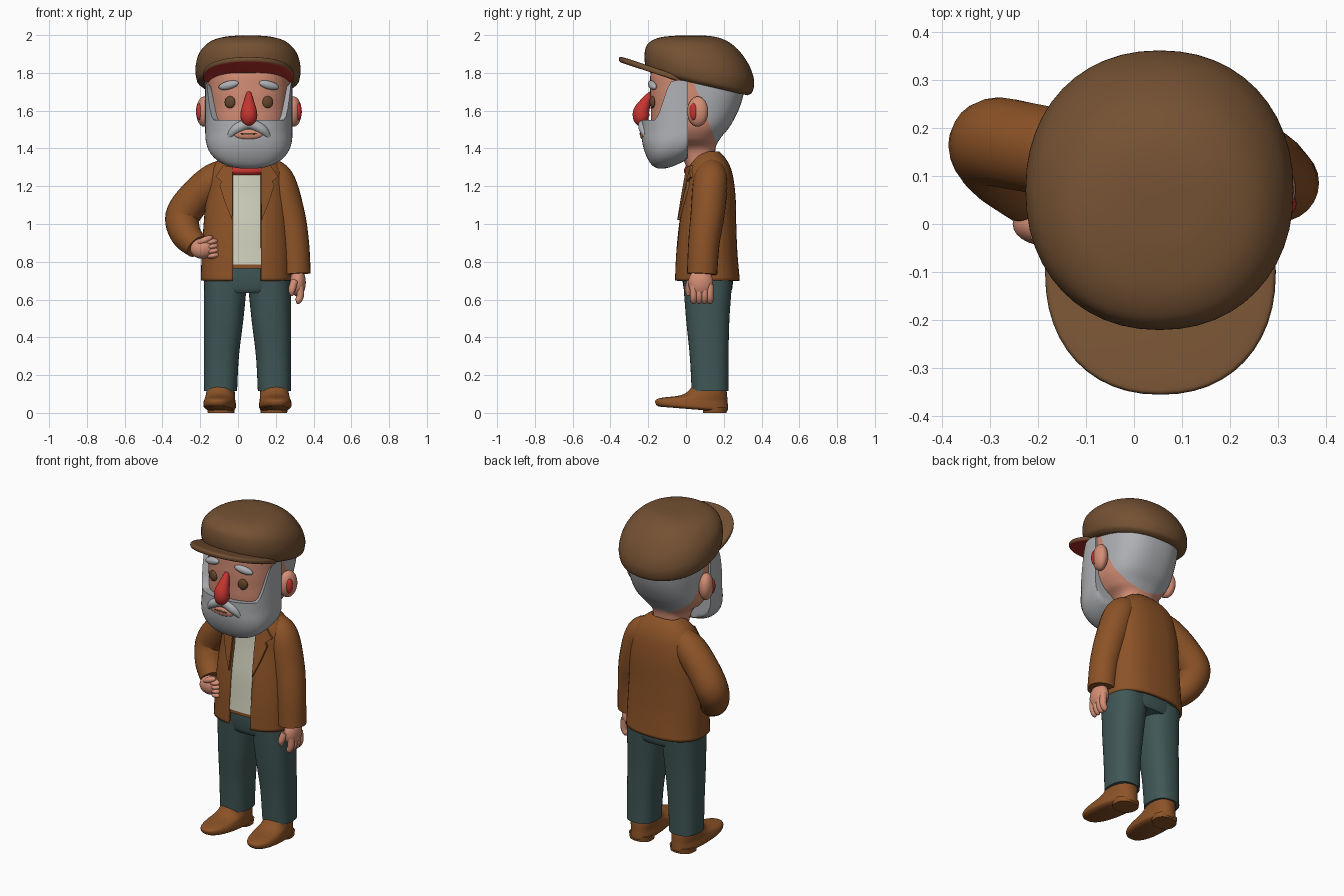
import bpy, bmesh, math
from mathutils import Vector, Matrix

if "Cube" in bpy.data.objects:
    bpy.data.objects.remove(bpy.data.objects["Cube"])

def material(name, r, g, b):
    m = bpy.data.materials.new(name)
    m.diffuse_color = (r, g, b, 1)
    m.use_nodes = True
    m.node_tree.nodes["Principled BSDF"].inputs["Base Color"].default_value = m.diffuse_color
    return m

CAP = material("cap_brown", .175, .083, .033)
COAT = material("coat_brown", .26, .085, .02)
PANTS = material("trouser_green", .05, .095, .092)
GREY = material("hair_grey", .43, .44, .46)
SKIN = material("skin", .66, .27, .18)
RED = material("red", .56, .035, .03)
CREAM = material("shirt_cream", .62, .62, .50)
EYE = material("eye_brown", .13, .06, .025)
MID = .0575   # head centre line

def smooth(keys, k=6):
    """Catmull-Rom interpolation of tuples."""
    out = []
    for i in range(len(keys) - 1):
        p = [keys[max(0, min(len(keys) - 1, i + j))] for j in (-1, 0, 1, 2)]
        for s in range(k):
            t = s / k
            out.append(tuple(.5 * (2 * b + (c - a) * t + (2 * a - 5 * b + 4 * c - d) * t * t
                       + (3 * b - a - 3 * c + d) * t ** 3) for a, b, c, d in zip(*p)))
    return out + [tuple(keys[-1])]

def finish(bm, name, mat):
    bmesh.ops.recalc_face_normals(bm, faces=bm.faces)
    me = bpy.data.meshes.new(name)
    bm.to_mesh(me)
    bm.free()
    me.materials.append(mat)
    me.polygons.foreach_set("use_smooth", [True] * len(me.polygons))
    me.set_sharp_from_angle(angle=math.radians(50))
    ob = bpy.data.objects.new(name, me)
    bpy.context.collection.objects.link(ob)
    return ob

def skin(name, rings, mat, caps=True):
    bm = bmesh.new()
    vs = [[bm.verts.new(p) for p in r] for r in rings]
    n = len(vs[0])
    for a, b in zip(vs, vs[1:]):
        for i in range(n):
            bm.faces.new((a[i], a[(i + 1) % n], b[(i + 1) % n], b[i]))
    if caps:
        bm.faces.new(vs[0])
        bm.faces.new(vs[-1])
    return finish(bm, name, mat)

def sgnpow(v, p):
    return math.copysign(abs(v) ** p, v)

def loft(name, keys, mat, e=2.3, n=48, caps=True, clamp=9, lean=0):
    """Stacked superellipses: (z, centre x, front y, back y, half width, z slope along y)."""
    rings = []
    for z, cx, yf, yb, rx, sl in smooth(keys):
        ring = []
        for i in range(n):
            a = 2 * math.pi * i / n
            y = min(clamp, (yf + yb) / 2 + (yb - yf) / 2 * sgnpow(math.sin(a), 2 / e))
            x = cx + rx * sgnpow(math.cos(a), 2 / e) + lean * (y - .1)
            ring.append((x, y, z + sl * (y - .07)))
        rings.append(ring)
    return skin(name, rings, mat, caps)

def tube(name, pts, mat, n=24):
    pts = smooth(pts)
    rings = []
    for i, p in enumerate(pts):
        t = Vector(pts[min(i + 1, len(pts) - 1)][:3]) - Vector(pts[max(i - 1, 0)][:3])
        u = t.cross(Vector((0, 1, 0))).normalized()
        v = t.cross(u).normalized()
        rings.append([Vector(p[:3]) + p[3] * (u * math.cos(2 * math.pi * j / n)
                      + v * math.sin(2 * math.pi * j / n)) for j in range(n)])
    return skin(name, rings, mat)

def ball(name, c, r, mat, rot=(0, 0, 0)):
    bm = bmesh.new()
    bmesh.ops.create_uvsphere(bm, u_segments=24, v_segments=14, radius=1)
    m = Matrix.Translation(c)
    for a, ax in zip(rot, "XYZ"):
        m = m @ Matrix.Rotation(a, 4, ax)
    bmesh.ops.transform(bm, matrix=m @ Matrix.Diagonal((*r, 1)), verts=bm.verts)
    return finish(bm, name, mat)

def cut(bm, co, no):
    bmesh.ops.bisect_plane(bm, geom=bm.verts[:] + bm.edges[:] + bm.faces[:], plane_co=co, plane_no=no)

# head and neck, with the hair painted behind a sloping plane
head = loft("head", [(1.25, .05, .02, .16, .10, 0), (1.39, .05, -.04, .155, .105, 0),
    (1.45, MID, -.14, .18, .165, 0), (1.52, MID, -.18, .235, .205, 0), (1.62, MID, -.187, .285, .215, 0),
    (1.72, MID, -.19, .31, .22, 0), (1.82, MID, -.18, .31, .215, 0), (1.90, MID, -.1, .22, .15, 0)], SKIN, e=2.5)
head.data.materials.append(GREY)
co, no = Vector((0, .06, 1.70)), Vector((0, .27, .1))
bm = bmesh.new()
bm.from_mesh(head.data)
cut(bm, co, no)
for f in bm.faces:
    f.material_index = int((f.calc_center_median() - co).dot(no) > 0)
bm.to_mesh(head.data)
bm.free()

# beard: closed shell whose top edge rises into sideburns
rings = []
for k in range(22):
    ring = []
    for i in range(72):
        a = 2 * math.pi * i / 72
        cx, sy = sgnpow(math.cos(a), .8), sgnpow(math.sin(a), .8)
        q = max(0, min(1, (.235 * sy + .17) / .10))
        top = 1.55 + .21 * q * q * (3 - 2 * q)
        z = 1.295 + (top - 1.295) * min(1, k / 20) ** 1.5
        u = min(1, (z - 1.293) / .19)
        s = (1 - (1 - u) ** 2.4) ** (1 / 2.4)
        shift = -.13 * (1 - u)
        y = min(0.01, shift + (.235 + shift) * s * sy)
        x = MID + .231 * s * cx
        ring.append((x, y, z) if k < 21 else (MID + .01 * cx, .01 * sy, 1.5))
    rings.append(ring)
skin("beard", rings, GREY)
tube("moustache", [(MID - .11, -.205, 1.455, .012), (MID - .07, -.222, 1.50, .026), (MID, -.225, 1.53, .028),
     (MID + .07, -.222, 1.50, .026), (MID + .11, -.205, 1.455, .012)], GREY)
ball("lips", (MID - .003, -.228, 1.475), (.078, .016, .028), SKIN)
ball("mouth_line", (MID - .003, -.242, 1.478), (.045, .004, .005), EYE)

# face features
tube("nose", [(MID, -.185, 1.695, .012), (MID, -.205, 1.66, .024), (MID, -.235, 1.60, .042),
     (MID, -.235, 1.56, .043), (MID, -.22, 1.535, .028), (MID, -.215, 1.53, .005)], RED)
for side, s in (("left", -1), ("right", 1)):
    ball(side + "_eye", (MID + s * .1, -.178, 1.645), (.029, .014, .032), EYE, (0, 0, s * .25))
    ball(side + "_eyebrow", (MID + s * .107, -.178, 1.735), (.056, .02, .022), GREY, (0, s * .25, s * .25))
    ball(side + "_ear", (MID + s * .238, .062, 1.595), (.04, .057, .08), SKIN, (0, 0, -s * .3))
    ball(side + "_inner_ear", (MID + s * .262, .04, 1.595), (.018, .022, .045), RED, (0, 0, -s * .3))

# flat cap and its visor with red underside
loft("cap_crown", [(1.74, .053, -.185, .325, .25, -.23), (1.765, .053, -.212, .352, .272, -.23),
    (1.83, .053, -.22, .36, .278, -.23), (1.90, .053, -.202, .33, .258, -.2), (1.96, .053, -.145, .262, .203, -.12),
    (1.99, .053, -.06, .18, .12, -.05), (1.998, .053, .03, .09, .03, 0)], CAP, e=2.15)
visor = loft("cap_visor", [(1.718, .055, -.33, .13, .215, -.33), (1.72, .055, -.35, .15, .235, -.33),
    (1.732, .055, -.355, .155, .24, -.33), (1.745, .055, -.35, .15, .235, -.33),
    (1.75, .055, -.33, .13, .215, -.33)], CAP, e=2.2, clamp=-.03)
visor.data.materials.append(RED)
for p in visor.data.polygons:
    p.material_index = int(p.normal.z < -.6)

# open jacket
BODY = [(.70, .043, -.062, .285, .24, 0), (.85, .043, -.055, .272, .235, 0), (1.0, .043, -.04, .266, .225, 0),
        (1.15, .045, -.015, .262, .213, 0), (1.27, .047, .0, .245, .195, 0), (1.34, .047, .03, .215, .15, 0),
        (1.385, .048, .06, .175, .09, 0)]
jacket = loft("jacket", BODY, COAT, e=2.5, caps=False)
bm = bmesh.new()
bm.from_mesh(jacket.data)
for x in (-.028, .122):
    cut(bm, (x, 0, 0), (1, 0, 0))
gap = [f for f in bm.faces if -.028 < f.calc_center_median().x < .122 and f.calc_center_median().y < .1]
bmesh.ops.delete(bm, geom=gap, context='FACES')
bm.to_mesh(jacket.data)
bm.free()
mod = jacket.modifiers.new("thickness", 'SOLIDIFY')
mod.thickness, mod.offset = .02, -1
loft("shirt", [(max(z, .785), cx, yf + .014, yb - .03, rx - .025, 0) for z, cx, yf, yb, rx, _ in BODY[:5]]
     + [(1.30, .047, .02, .21, .15, 0)], CREAM, e=2.5)
loft("neckerchief", [(1.26, .047, .0, .18, .11, 0), (1.28, .047, -.012, .19, .12, 0), (1.31, .047, .0, .18, .11, 0)], RED)
loft("belt", [(.765, .047, -.045, .25, .215, 0), (.79, .047, -.045, .25, .215, 0)], COAT, e=2.5)

def front_y(x, z):
    r = min(smooth(BODY, 20), key=lambda k: abs(k[0] - z))
    t = min(1, abs(x - r[1]) / r[4])
    return (r[2] + r[3]) / 2 - (r[3] - r[2]) / 2 * (1 - t ** 2.5) ** .4

# lapels
for side, s in (("left", -1), ("right", 1)):
    shape = [(.047 + s * dx, z) for dx, z in ((.075, 1.30), (.125, 1.31), (.165, 1.25), (.135, 1.225),
             (.145, 1.205), (.115, 1.11), (.078, 1.02), (.075, 1.16))]
    skin(side + "_lapel", [[(x, front_y(x, z) - d, z) for x, z in shape] for d in (-.01, .014)], COAT)

# sleeves
tube("right_sleeve", [(.13, .14, 1.295, .06), (.205, .13, 1.235, .09), (.262, .115, 1.06, .09),
     (.293, .095, .9, .083), (.305, .085, .735, .08)], COAT)
tube("left_sleeve", [(-.03, .14, 1.295, .06), (-.12, .14, 1.235, .09), (-.225, .16, 1.14, .093),
     (-.293, .168, 1.04, .092), (-.275, .12, .945, .082), (-.215, .06, .88, .066)], COAT)

# hanging hand
ball("right_palm", (.317, .078, .69), (.042, .066, .075), SKIN)
for i in range(4):
    y = .04 + .029 * i
    tube(f"right_finger_{i + 1}", [(.327, y, .68, .02), (.33, y, .62, .019), (.315, y, .59, .016),
         (.308, y, .585, .004)], SKIN, 12)
tube("right_thumb", [(.30, .025, .70, .02), (.285, .012, .65, .019), (.287, .012, .62, .006)], SKIN, 12)

# fist on the hip
ball("left_fist", (-.185, .0, .872), (.068, .045, .055), SKIN, (0, -.2, 0))
for i in range(4):
    ball(f"left_finger_{i + 1}", (-.14 + .004 * i, -.012, .905 - .024 * i), (.036, .032, .016), SKIN, (0, -.2, 0))
ball("left_thumb", (-.175, -.025, .915), (.045, .02, .018), SKIN, (0, -.4, 0))

# trousers
loft("trouser_seat", [(.635, .05, .0, .235, .19, 0), (.66, .05, -.012, .245, .222, 0), (.72, .05, -.02, .25, .23, 0),
     (.80, .05, -.02, .25, .225, 0)], PANTS)
for side, s in (("left", -1), ("right", 1)):
    loft(side + "_trouser_leg", [(.115, .05 + s * .143, .03, .225, .088, 0), (.3, .05 + s * .138, .02, .225, .093, 0),
         (.5, .05 + s * .126, .0, .23, .105, 0), (.70, .05 + s * .115, -.015, .245, .114, 0)], PANTS, e=2.4)
    # shoes with heel and raised toe
    cx, lean = .05 + s * .143, -s * .06
    loft(side + "_shoe", [(.016, cx, -.145, .21, .07, -.08), (.028, cx, -.16, .222, .084, -.08),
         (.05, cx, -.16, .222, .084, -.08), (.07, cx, -.12, .22, .08, -.06), (.10, cx, -.01, .217, .076, 0),
         (.15, cx, .04, .21, .07, 0)], COAT, lean=lean)
    loft(side + "_heel", [(.0, cx, .09, .215, .07, 0), (.03, cx, .09, .218, .074, 0)], COAT, lean=lean)
